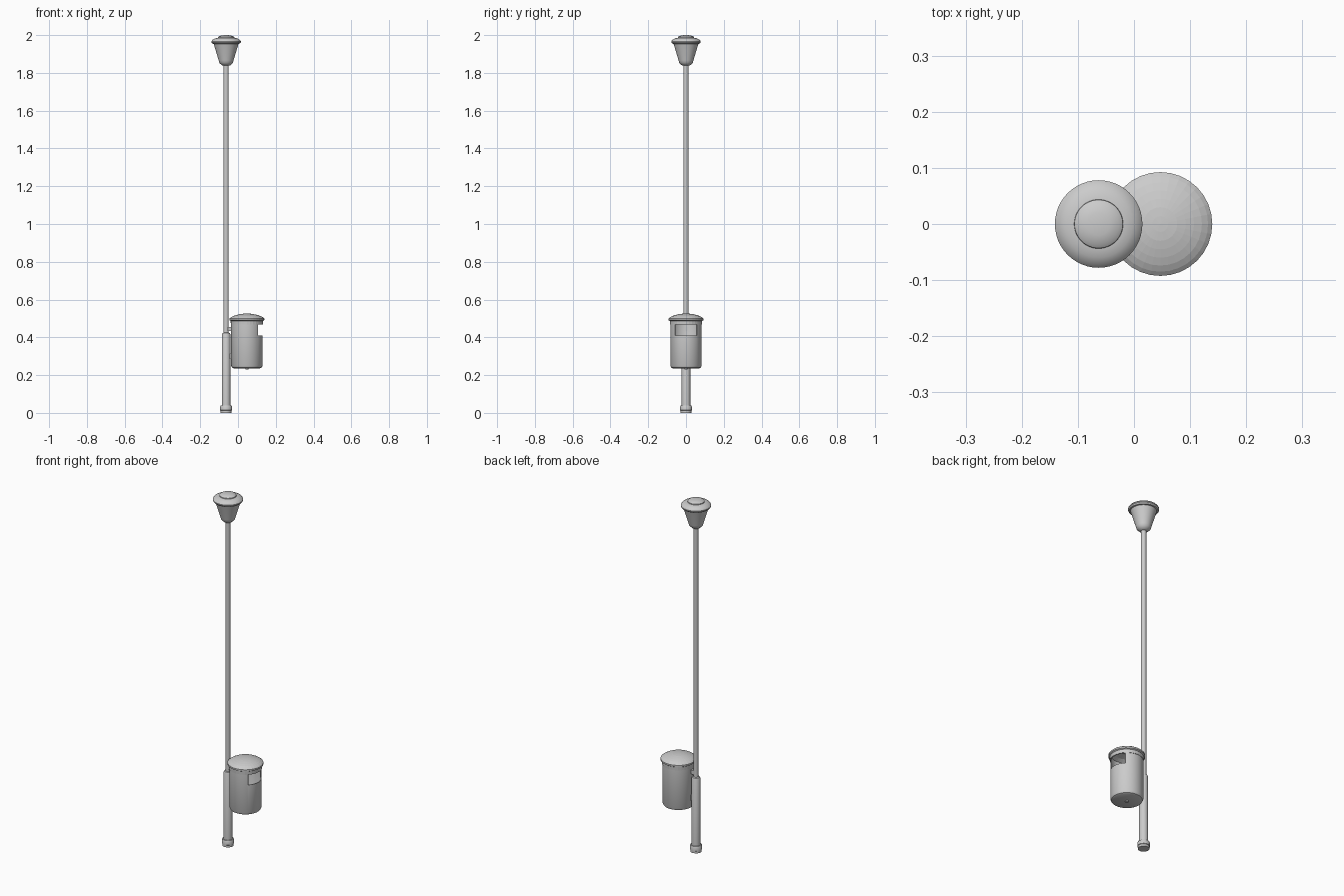
import bpy, bmesh, math

if "Cube" in bpy.data.objects:
    bpy.data.objects.remove(bpy.data.objects["Cube"])

POLE_X, BIN_X = -0.063, 0.047


def lathe(name, profile, x, segments=32, smooth=True, closed=False):
    """Revolve (radius, z) points around a vertical axis at x."""
    bm = bmesh.new()
    rings = []
    for r, z in profile:
        if r == 0:
            rings.append([bm.verts.new((0, 0, z))] * segments)
        else:
            rings.append([bm.verts.new((r * math.cos(2 * math.pi * i / segments),
                                        r * math.sin(2 * math.pi * i / segments), z))
                          for i in range(segments)])
    pairs = list(zip(rings, rings[1:]))
    if closed:
        pairs.append((rings[-1], rings[0]))
    for a, b in pairs:
        for i in range(segments):
            j = (i + 1) % segments
            corners = list(dict.fromkeys((a[i], a[j], b[j], b[i])))
            if len(corners) > 2:
                bm.faces.new(corners)
    bmesh.ops.recalc_face_normals(bm, faces=bm.faces)
    mesh = bpy.data.meshes.new(name)
    bm.to_mesh(mesh)
    bm.free()
    obj = bpy.data.objects.new(name, mesh)
    obj.location.x = x
    bpy.context.collection.objects.link(obj)
    if smooth:
        bpy.ops.object.select_all(action='DESELECT')
        obj.select_set(True)
        bpy.context.view_layer.objects.active = obj
        bpy.ops.object.shade_smooth_by_angle(angle=math.radians(35))
    return obj


def box(name, size, location):
    bpy.ops.mesh.primitive_cube_add(size=1, location=location)
    obj = bpy.context.object
    obj.name = name
    obj.scale = size
    return obj


# Pole: foot collar, thick lower sleeve, slim shaft
lathe("foot_collar", [(0, 0), (0.029, 0), (0.029, 0.012), (0.032, 0.014), (0.032, 0.032),
                      (0.029, 0.038), (0.023, 0.038)], POLE_X)
lathe("lower_sleeve", [(0.023, 0.03), (0.023, 0.415), (0.020, 0.422), (0.013, 0.425)], POLE_X)
lathe("pole_shaft", [(0.0135, 0.41), (0.0135, 1.85)], POLE_X)

# Lamp head: tapered shade, overhanging cap, small crown
lathe("lamp_shade", [(0.0135, 1.838), (0.022, 1.84), (0.036, 1.853), (0.039, 1.865),
                     (0.066, 1.955), (0, 1.955)], POLE_X, 48)
lathe("lamp_cap", [(0.062, 1.953), (0.073, 1.955), (0.078, 1.962), (0.078, 1.967),
                   (0.072, 1.975), (0.060, 1.982), (0.044, 1.986), (0, 1.986)], POLE_X, 48)
lathe("lamp_crown", [(0.044, 1.984), (0.043, 1.990), (0.036, 1.995), (0.020, 1.999),
                     (0, 2.0)], POLE_X, 48)

# Litter bin: hollow body with a cut slot facing +x
body = lathe("bin_body", [(0, 0.236), (0.070, 0.236), (0.078, 0.240), (0.083, 0.250),
                          (0.083, 0.474), (0.079, 0.474), (0.079, 0.252), (0.074, 0.242),
                          (0, 0.242)], BIN_X, 64)
cutter = box("slot_cutter", (0.10, 0.118, 0.058), (0.155, 0, 0.438))
cutter.hide_render = True
cutter.hide_set(True)
cut = body.modifiers.new("slot", 'BOOLEAN')
cut.object = cutter
cut.operation = 'DIFFERENCE'
cut.solver = 'EXACT'
lathe("bin_drain", [(0, 0.230), (0.008, 0.230), (0.008, 0.237)], BIN_X, 16)

# Faceted domed lid, built as a thin shell
lathe("bin_lid", [(0, 0.526), (0.014, 0.5255), (0.030, 0.524), (0.045, 0.521), (0.060, 0.517),
                  (0.074, 0.512), (0.085, 0.506), (0.0925, 0.500), (0.0925, 0.491),
                  (0.086, 0.487), (0.085, 0.468), (0.080, 0.468), (0.080, 0.500),
                  (0.060, 0.511), (0.030, 0.519), (0, 0.521)], BIN_X, 32, smooth=False)

# Brackets tying the bin to the pole
box("upper_bracket", (0.026, 0.016, 0.022), (-0.043, 0, 0.445))
box("lower_bracket", (0.014, 0.020, 0.030), (-0.038, 0, 0.300))
